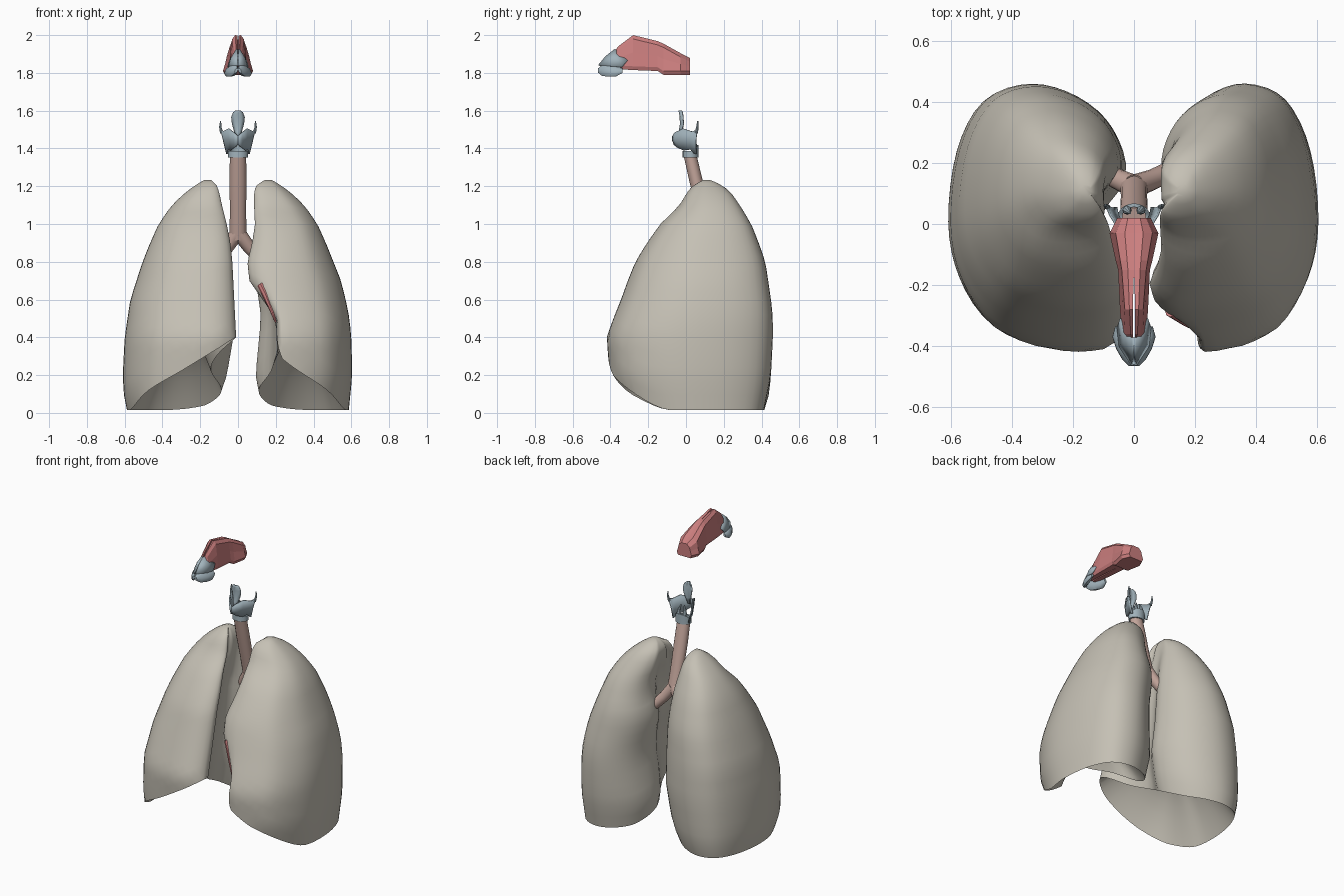
import bpy, bmesh, math
from mathutils import Vector

if "Cube" in bpy.data.objects:
    bpy.data.objects.remove(bpy.data.objects["Cube"])


def material(name, rgb):
    m = bpy.data.materials.new(name)
    m.diffuse_color = (*rgb, 1)
    m.use_nodes = True
    m.node_tree.nodes["Principled BSDF"].inputs["Base Color"].default_value = m.diffuse_color
    return m


LUNG = material("lung_tissue", (.56, .53, .46))
PINK = material("mucosa", (.60, .21, .21))
PIPE = material("airway", (.55, .38, .33))
CART = material("cartilage", (.36, .45, .50))


def build(name, verts, faces, mat, smooth=40, mirror=False, thick=0):
    me = bpy.data.meshes.new(name)
    me.from_pydata([tuple(v) for v in verts], [], faces)
    bm = bmesh.new()
    bm.from_mesh(me)
    bmesh.ops.recalc_face_normals(bm, faces=bm.faces)
    bm.to_mesh(me)
    bm.free()
    me.materials.append(mat)
    ob = bpy.data.objects.new(name, me)
    bpy.context.collection.objects.link(ob)
    if thick:
        so = ob.modifiers.new("thickness", 'SOLIDIFY')
        so.thickness, so.offset = thick, 0
    if mirror:
        ob.modifiers.new("mirror", 'MIRROR')
    if smooth:
        bpy.ops.object.select_all(action='DESELECT')
        ob.select_set(True)
        bpy.context.view_layer.objects.active = ob
        bpy.ops.object.shade_smooth_by_angle(angle=math.radians(smooth))
    return ob


def loft(name, rings, mat, **kw):
    n = len(rings[0])
    faces = [(i*n+j, i*n+(j+1) % n, (i+1)*n+(j+1) % n, (i+1)*n+j)
             for i in range(len(rings)-1) for j in range(n)]
    faces += [tuple(range(n)), tuple(range((len(rings)-1)*n, len(rings)*n))]
    return build(name, [v for r in rings for v in r], faces, mat, **kw)


def tube(name, path, mat, sides=14, flat=1.0, **kw):
    """path: (x, y, z, radius)"""
    pts = [Vector(p[:3]) for p in path]
    rings = []
    for i, p in enumerate(pts):
        d = (pts[min(i+1, len(pts)-1)] - pts[max(i-1, 0)]).normalized()
        a = d.cross(Vector((0, 1, 0))).normalized()
        b = d.cross(a)
        r = path[i][3]
        rings.append([p + a*r*math.cos(t) + b*r*flat*math.sin(t)
                      for t in (2*math.pi*k/sides for k in range(sides))])
    return loft(name, rings, mat, **kw)


def lookup(table, z):
    for a, b in zip(table, table[1:]):
        if z <= b[0]:
            t = max(0, (z-a[0])/(b[0]-a[0]))
            return [p+(q-p)*t for p, q in zip(a[1:], b[1:])]
    return table[-1][1:]


def closed_spline(pts, sub):
    out, n = [], len(pts)
    for i in range(n):
        p = [Vector(pts[(i+k) % n]) for k in (-1, 0, 1, 2)]
        for s in range(sub):
            t = s/sub
            out.append(.5*(2*p[1] + (p[2]-p[0])*t + (2*p[0]-5*p[1]+4*p[2]-p[3])*t*t
                           + (3*p[1]-p[0]-3*p[2]+p[3])*t**3))
    return out


def clamp(v):
    return max(0, min(1, v))


# Lung cross-section: u (+1 = towards the middle), v (+1 = back), height of lower rim
SECTION = [(-1, -.05, .015), (-.9, .5, .015), (-.6, .88, .015), (-.1, 1, .015),
           (.42, .9, .025), (.8, .66, .05), (.95, .3, .12), (.64, -.06, .22),
           (.72, -.45, .31), (1, -.8, .40), (.7, -1, .34), (.1, -1, .225),
           (-.5, -.84, .12), (-.87, -.48, .025)]
# z, outer x, inner x, front y, back y, cardiac notch
LEFT = [(0, .585, .13, -.31, .41, 0), (.1, .605, .08, -.38, .44, 0), (.2, .61, .045, -.395, .45, 0),
        (.4, .60, .01, -.41, .46, 0), (.6, .57, .02, -.335, .45, 0), (.8, .505, .03, -.26, .42, 0),
        (.9, .465, .04, -.20, .385, 0), (1, .42, .06, -.13, .345, 0), (1.1, .35, .085, -.03, .285, 0),
        (1.17, .275, .10, .01, .235, 0), (1.21, .22, .115, .045, .185, 0), (1.23, .18, .14, .09, .13, 0)]
RIGHT = [(0, .585, .12, -.31, .41, .05), (.2, .605, .08, -.395, .45, .09), (.4, .60, .08, -.41, .46, .125),
         (.5, .59, .08, -.375, .46, .12), (.6, .57, .07, -.335, .45, .06), (.7, .545, .05, -.30, .435, .01),
         (.8, .505, .05, -.26, .42, 0), (.9, .465, .075, -.20, .385, 0), (1, .42, .09, -.13, .345, 0),
         (1.1, .35, .085, -.03, .285, 0), (1.17, .275, .085, .01, .235, 0), (1.21, .22, .10, .045, .185, 0),
         (1.23, .18, .14, .09, .13, 0)]


def lung(name, table, side, back_gap=0):
    sec = closed_spline(SECTION, 4)

    def at(u, v, z):
        xo, xi, yf, yb, notch = lookup(table, z)
        if u > .5:  # the inner hollow fades out towards the apex
            u += (.96-u) * clamp((z-.9)/.25) * clamp((.65-abs(v))/.3)
        x = (xo+xi)/2 - u*(xo-xi)/2
        x += notch * clamp((u-.4)/.6) * clamp((-v-.1)/.4)
        x += back_gap * clamp(u) * clamp((v+.5)/.6) * clamp((1.1-z)/.2) * clamp((z-.2)/.3)
        return Vector((side*x, (yf+yb)/2 + v*(yb-yf)/2, z))
    rim = [at(u, v, zb) for u, v, zb in sec]
    mid = sum(rim, Vector()) / len(rim)
    rings = []
    # concave diaphragm surface, then the outer wall up to the apex
    for f in (.04, .2, .4, .6, .75, .87, .95):
        rings.append([mid.lerp(p, f) + Vector((0, 0, .27*(1-f*f))) for p in rim])
    for i in range(23):
        s = 1 - (1-i/22)**1.4
        rings.append([at(u, v, zb+(1.232-zb)*s) for u, v, zb in sec])
    return loft(name, rings, LUNG, smooth=60)


lung("lung_left_of_view", LEFT, -1)
lung("lung_right_of_view", RIGHT, 1, .03)

# Pink lining showing along the notch
tube("notch_lining", [(.12, -.285, .68, .02), (.145, -.30, .63, .02), (.172, -.325, .56, .012),
                      (.20, -.345, .48, .005)], PINK, sides=8)

# Windpipe and its two branches
tube("trachea", [(0, .02, 1.37, .043), (0, .055, 1.22, .045), (0, .09, 1.08, .043),
                 (0, .13, .92, .045)], PIPE, flat=.8)
tube("bronchus_left_of_view", [(-.005, .125, .95, .038), (-.05, .145, .885, .034),
                               (-.10, .17, .82, .032), (-.15, .18, .77, .028)], PIPE)
tube("bronchus_right_of_view", [(.005, .125, .95, .038), (.06, .145, .875, .034),
                                (.11, .17, .82, .032), (.16, .18, .78, .028)], PIPE)

# Cricoid ring: taller at the back
N = 20
rings = []
for r, top in ((.053, 0), (.053, 1), (.038, 1), (.038, 0)):
    ring = []
    for k in range(N):
        a = 2*math.pi*k/N
        ring.append((r*math.cos(a), .025+.8*r*math.sin(a),
                     1.352 + top*(.035+.03*max(0, math.sin(a)))))
    rings.append(ring)
build("cricoid", [v for r in rings for v in r],
      [(i*N+j, i*N+(j+1) % N, (i+1) % 4*N+(j+1) % N, (i+1) % 4*N+j)
       for i in range(4) for j in range(N)], CART)

# Thyroid cartilage: half plate as strips (top x, y, z / bottom x, y, z), mirrored
plate = [((0, -.07, 1.465), (0, -.062, 1.42)), ((.022, -.058, 1.485), (.018, -.045, 1.405)),
         ((.05, -.015, 1.505), (.038, -.01, 1.39)), ((.078, .03, 1.49), (.052, .025, 1.395)),
         ((.086, .05, 1.495), (.056, .042, 1.375)), ((.09, .06, 1.50), (.058, .055, 1.37))]
verts = []
for top, low in plate:
    t, b = Vector(top), Vector(low)
    verts += [t, t.lerp(b, .5) + Vector((0, -.004, 0)), b]
build("thyroid_cartilage", verts,
      [(i*3+j, i*3+j+1, i*3+j+4, i*3+j+3) for i in range(5) for j in range(2)],
      CART, mirror=True, thick=.008)
for s in (-1, 1):
    tube("upper_horn", [(s*.086, .055, 1.48, .009), (s*.094, .06, 1.515, .006),
                        (s*.092, .062, 1.545, .003)], CART, sides=8)
    tube("arytenoid", [(s*.022, .045, 1.41, .015), (s*.02, .042, 1.44, .01),
                       (s*.012, .035, 1.47, .003)], CART, sides=8)

# Epiglottis: leaf-shaped curved plate
verts = []
leaf = [(1.45, .008, -.045), (1.49, .018, -.035), (1.53, .03, -.028),
        (1.565, .034, -.03), (1.59, .024, -.033), (1.60, .009, -.036)]
for z, w, y in leaf:
    verts += [(w*k, y+.014*k*k, z) for k in (-1, -.5, 0, .5, 1)]
build("epiglottis", verts, [(i*5+j, i*5+j+1, i*5+j+6, i*5+j+5)
                            for i in range(5) for j in range(4)], CART, thick=.008)

# Nasal cavity: faceted half with a slit at the front top
# (y, bottom z, top z, base width, top width, slit)
rings = []
for y, zb, zt, wb, wt, g in [(-.40, 1.82, 1.88, .03, .015, .004), (-.36, 1.82, 1.94, .04, .022, .004),
                             (-.28, 1.815, 2.0, .046, .03, .004), (-.15, 1.81, 1.968, .052, .04, 0),
                             (-.12, 1.79, 1.955, .06, .045, 0), (-.03, 1.79, 1.905, .08, .06, 0),
                             (.02, 1.79, 1.88, .055, .04, 0)]:
    zm = (zb+zt)/2
    rings.append([(g, y, zb), (wb*.85, y, zb), (wb, y, zb+.02), (wb*.85, y, zm),
                  (wt, y, zt-.02), (wt*.5, y, zt), (g, y, zt-.002)])
loft("nasal_cavity", rings, PINK, smooth=0, mirror=True)

# Nose cartilages: upper side plate and lower wing
build("nose_side_cartilage",
      [(.002, -.425, 1.885), (.004, -.375, 1.925), (.042, -.31, 1.865), (.052, -.34, 1.83),
       (.045, -.40, 1.835), (.004, -.462, 1.84), (.032, -.385, 1.88)],
      [(0, 1, 6), (1, 2, 6), (2, 3, 6), (3, 4, 6), (4, 5, 6), (5, 0, 6)],
      CART, mirror=True, thick=.01)
rings = []
for y, x, w, zb, zt in [(-.465, .009, .008, 1.80, 1.825), (-.445, .019, .018, 1.783, 1.842),
                        (-.41, .036, .021, 1.778, 1.845), (-.37, .05, .02, 1.78, 1.835),
                        (-.335, .053, .008, 1.80, 1.825)]:
    zm, h = (zb+zt)/2, (zt-zb)/2
    rings.append([(x+w*math.cos(a) - .4*w*math.sin(a), y, zm+h*math.sin(a))
                  for a in (2*math.pi*k/10 for k in range(10))])
loft("nose_wing_cartilage", rings, CART, mirror=True)
